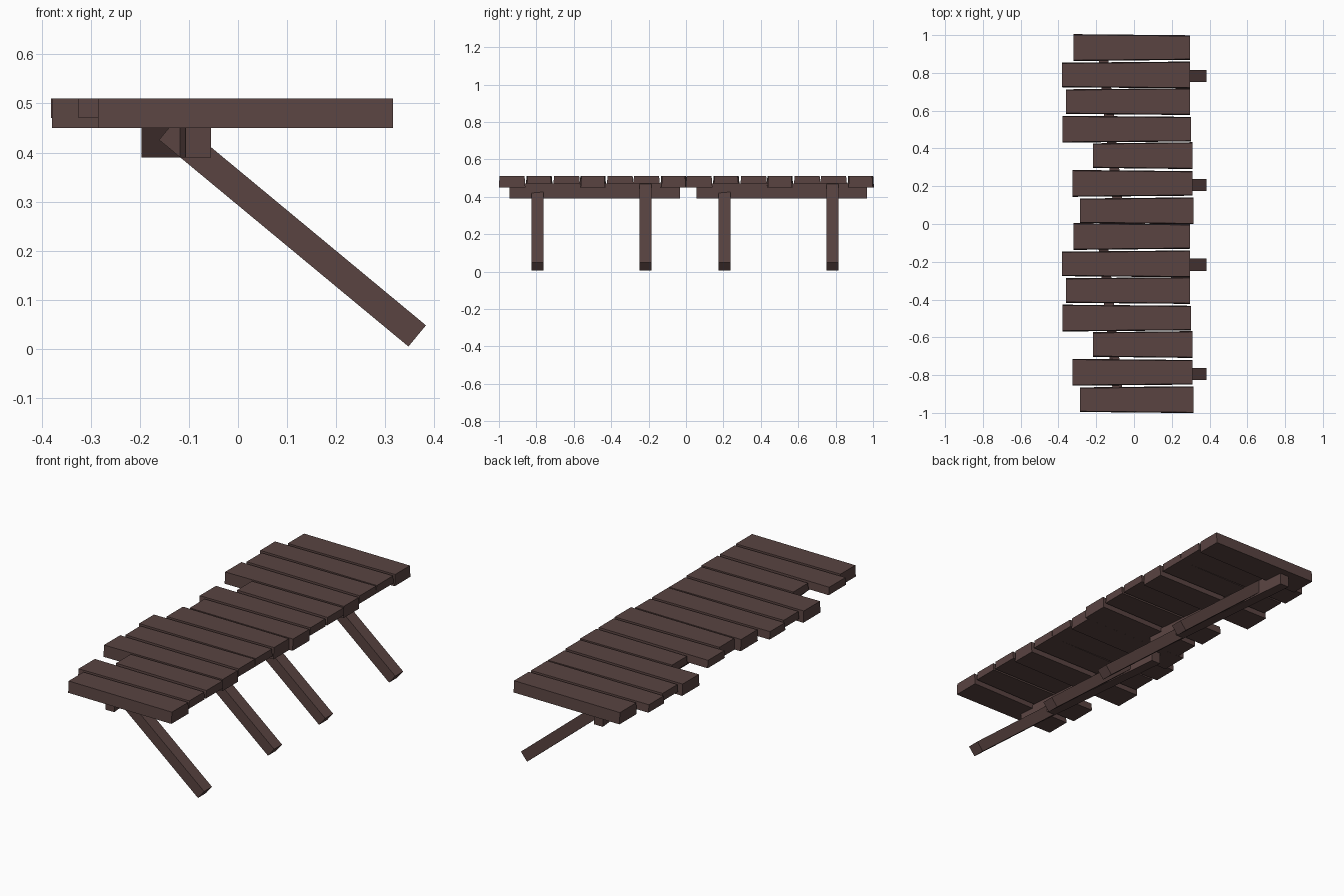
import bpy
import bmesh
from mathutils import Vector

cube = bpy.data.objects.get("Cube")
if cube:
    bpy.data.objects.remove(cube)

wood = bpy.data.materials.new("dark brown wood")
wood.use_nodes = True
colour = (0.10, 0.057, 0.053, 1)
wood.diffuse_color = colour
bsdf = wood.node_tree.nodes["Principled BSDF"]
bsdf.inputs["Base Color"].default_value = colour
bsdf.inputs["Roughness"].default_value = 0.9


def block(name, shape):
    """Make a box whose corners are placed by shape(x, y, z), each input being -1 or 1."""
    bm = bmesh.new()
    bmesh.ops.create_cube(bm, size=2)
    for v in bm.verts:
        v.co = shape(*v.co)
    bmesh.ops.recalc_face_normals(bm, faces=bm.faces)
    mesh = bpy.data.meshes.new(name)
    bm.to_mesh(mesh)
    bm.free()
    mesh.materials.append(wood)
    bpy.context.collection.objects.link(bpy.data.objects.new(name, mesh))


def plank(name, y0, left, right, bottom, skew):
    # Rough-cut board, slightly tapered in width and narrower on top
    def shape(x, y, z):
        half = 0.066 + 0.003 * skew * x - 0.002 * z
        return Vector((right if x > 0 else left, y0 + y * half, 0.51 if z > 0 else bottom))
    block(name, shape)


def beam(name, y0):
    # Support beam running slightly askew under the boards
    def shape(x, y, z):
        return Vector((-0.126 - 0.045 * y + 0.026 * x, y0 + 0.455 * y, 0.43 + 0.04 * z))
    block(name, shape)


def leg(name, y0):
    # Slanted strut, square at both ends
    low, high = Vector((0.365, 0, 0.0265)), Vector((-0.143, 0, 0.4475))
    along = (high - low).normalized()
    across = Vector((-along.z, 0, along.x)) * 0.028

    def shape(x, y, z):
        return (high if z > 0 else low) + across * x + Vector((0, y0 + 0.0325 * y, 0))
    block(name, shape)


# One section of boards: y, min x, max x, underside z, taper direction
boards = [
    (0.070, -0.285, 0.316, 0.45, 1),
    (0.215, -0.325, 0.311, 0.47, -1),
    (0.362, -0.216, 0.311, 0.47, 1),
    (0.502, -0.379, 0.303, 0.45, -1),
    (0.648, -0.361, 0.297, 0.47, 1),
    (0.789, -0.381, 0.297, 0.47, 1),
    (0.934, -0.319, 0.297, 0.45, -1),
]

# Two identical sections, front and back
for side, start in (("front", -1.0), ("back", 0.0)):
    for i, (y, left, right, bottom, skew) in enumerate(boards):
        plank(f"{side}_plank_{i + 1}", start + y, left, right, bottom, skew)
    beam(f"{side}_beam", start + 0.512)
    for i, y in enumerate((0.206, 0.784)):
        leg(f"{side}_leg_{i + 1}", start + y)
